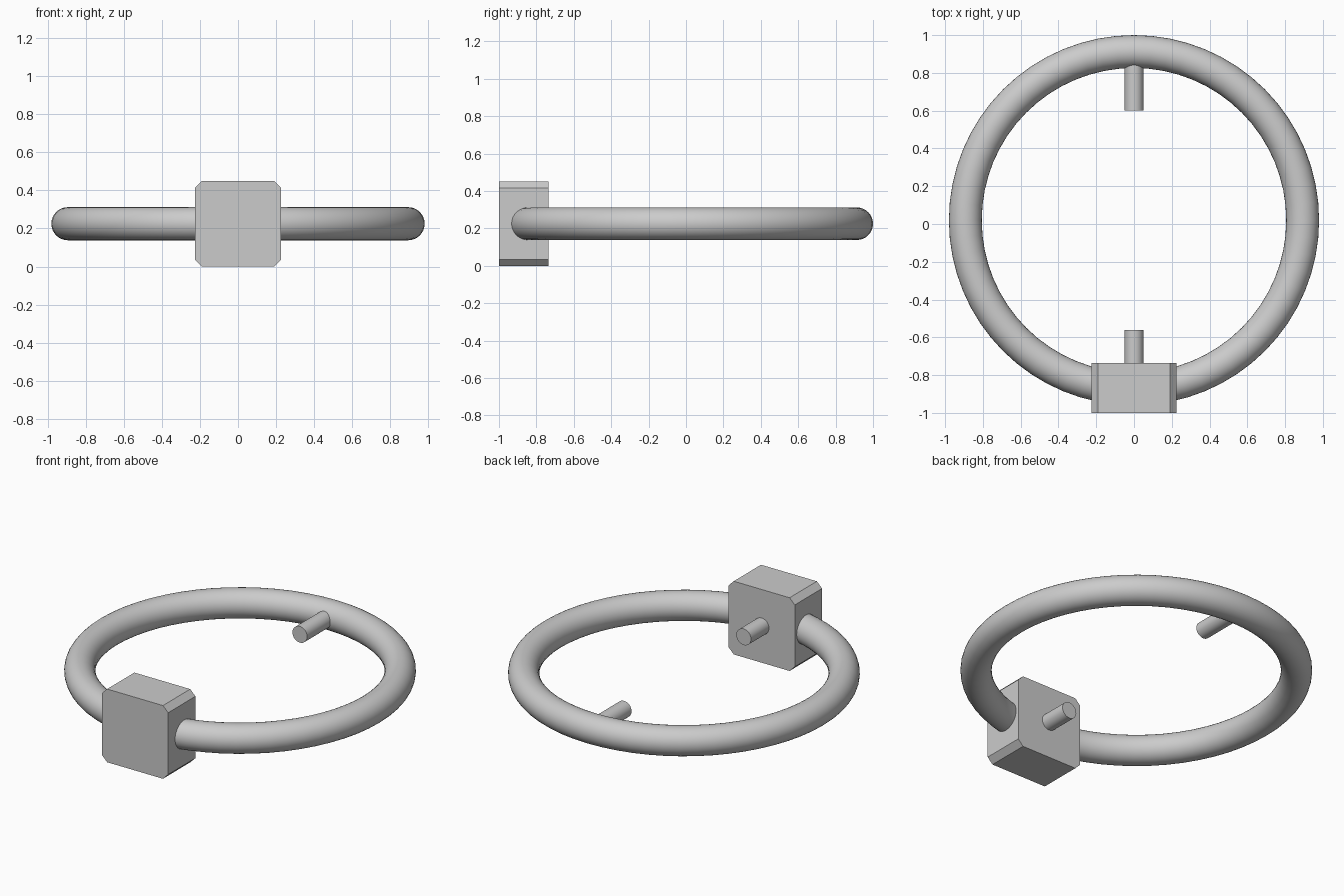
import bpy
from math import pi

cube = bpy.data.objects.get("Cube")
if cube:
    bpy.data.objects.remove(cube, do_unlink=True)

MID_Z = 0.225      # height of the ring plane
RING_Y = 0.02      # ring centre

grey = bpy.data.materials.new("plain grey")
grey.use_nodes = True
grey.diffuse_color = (0.6, 0.6, 0.6, 1)
grey.node_tree.nodes["Principled BSDF"].inputs["Base Color"].default_value = (0.6, 0.6, 0.6, 1)


def finish(name, smooth=True):
    obj = bpy.context.object
    obj.name = name
    obj.data.materials.append(grey)
    if smooth:
        bpy.ops.object.shade_smooth_by_angle()
    return obj


def pin(name, y0, y1):
    bpy.ops.mesh.primitive_cylinder_add(vertices=32, radius=0.05, depth=y1 - y0,
                                        location=(0, (y0 + y1) / 2, MID_Z),
                                        rotation=(pi / 2, 0, 0))
    return finish(name)


# Round ring
bpy.ops.mesh.primitive_torus_add(major_segments=64, minor_segments=32,
                                 major_radius=0.893, minor_radius=0.087,
                                 location=(0, RING_Y, MID_Z))
finish("ring")

# Front block: chamfered square profile extruded front to back
half, cut = 0.225, 0.035
inner = half - cut
quarter = [(half, inner), (inner, half)]
profile = []
for x, z in quarter:
    profile.append((x, z))
profile += [(-x, z) for x, z in reversed(quarter)]
profile += [(-x, -z) for x, z in quarter]
profile += [(x, -z) for x, z in reversed(quarter)]
front, back = -1.0, -0.735
n = len(profile)
verts = [(x, y, z + MID_Z) for y in (front, back) for x, z in profile]
faces = [tuple(range(n)), tuple(reversed(range(n, 2 * n)))]
faces += [(i, i + n, (i + 1) % n + n, (i + 1) % n) for i in range(n)]
mesh = bpy.data.meshes.new("block")
mesh.from_pydata(verts, [], faces)
mesh.materials.append(grey)
block = bpy.data.objects.new("block", mesh)
bpy.context.collection.objects.link(block)

# Normals outward
import bmesh
bm = bmesh.new()
bm.from_mesh(mesh)
bmesh.ops.recalc_face_normals(bm, faces=bm.faces)
bm.to_mesh(mesh)
bm.free()

# Opposed pins pointing to the middle
pin("front_pin", -0.8, -0.56)
pin("back_pin", 0.6, 0.88)
